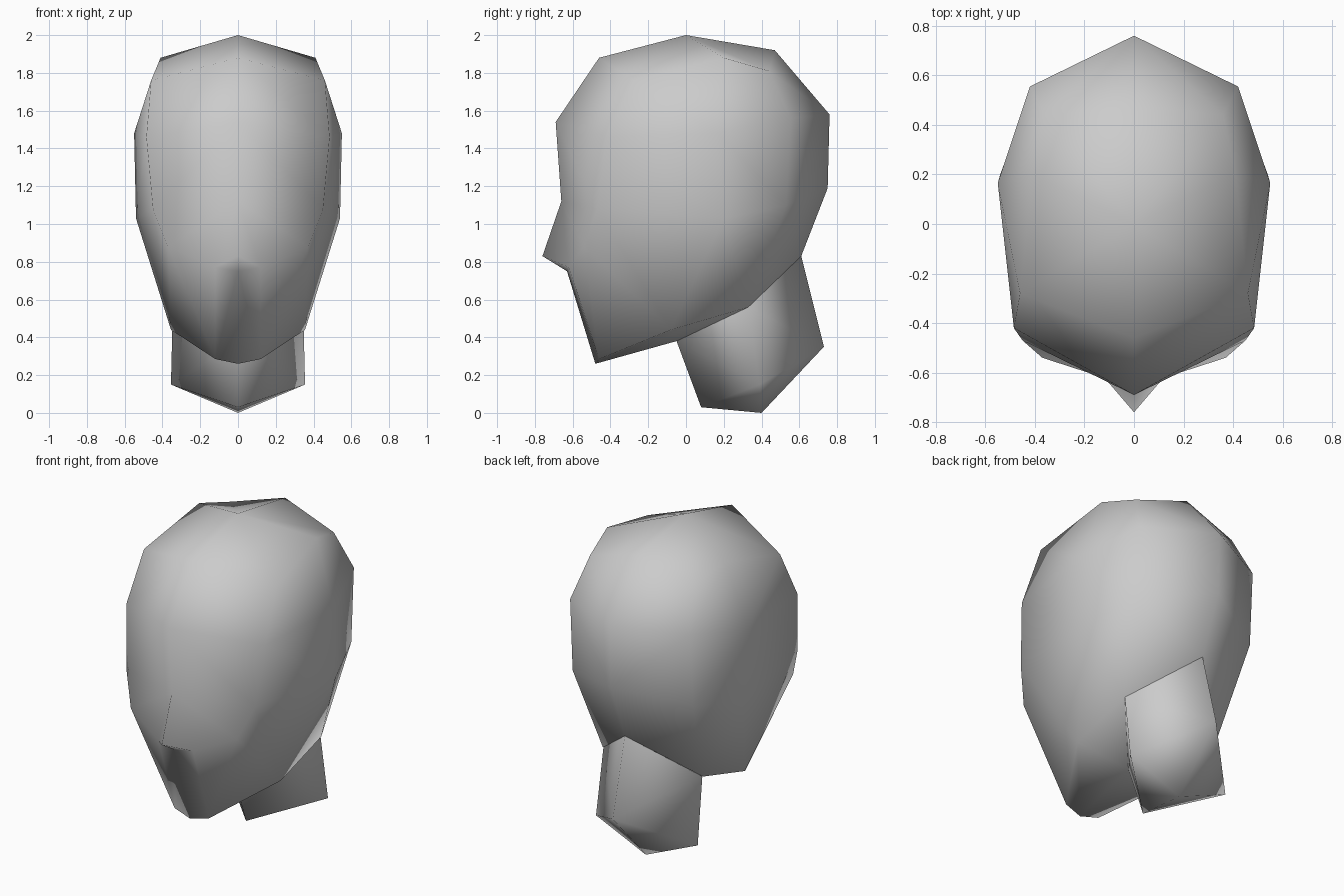
import bpy, bmesh

if "Cube" in bpy.data.objects:
    bpy.data.objects.remove(bpy.data.objects["Cube"])


def half_mesh(name, points, faces):
    """Build the +x half from named points, mirror it and shade it smooth."""
    bm = bmesh.new()
    v = {k: bm.verts.new(p) for k, p in points.items()}
    for f in faces:
        bm.faces.new([v[k] for k in f])
    bmesh.ops.recalc_face_normals(bm, faces=bm.faces)
    # open half shells: make sure normals point outwards
    c = sum((w.co for w in bm.verts), bm.verts[:][0].co * 0) / len(bm.verts)
    c.x = 0
    if sum((f.calc_center_median() - c).dot(f.normal) for f in bm.faces) < 0:
        bmesh.ops.reverse_faces(bm, faces=bm.faces)
    for f in bm.faces:
        f.smooth = True
    me = bpy.data.meshes.new(name)
    bm.to_mesh(me)
    bm.free()
    ob = bpy.data.objects.new(name, me)
    bpy.context.collection.objects.link(ob)
    mod = ob.modifiers.new("mirror", 'MIRROR')
    mod.use_clip = True
    return ob


# Skull rings, each from front centre round the side to back centre
rings = [
    [(0, -.46, 1.88), (.46, -.28, 1.76), (.41, .20, 1.88), (.36, .44, 1.81), (0, .47, 1.92)],
    [(0, -.69, 1.54), (.485, -.42, 1.46), (.55, .165, 1.48), (.42, .555, 1.56), (0, .76, 1.58)],
    [(0, -.66, 1.12), (.45, -.47, 1.08), (.54, .20, 1.03), (.42, .53, 1.10), (0, .75, 1.19)],
    [(0, -.48, .26), (.12, -.46, .285), (.355, -.08, .44), (.35, .33, .56), (0, .61, .83)],
]
pts = {(r, i): p for r, ring in enumerate(rings) for i, p in enumerate(ring)}
# Crown, nose, cheek and underside of the jaw
pts.update(top=(0, 0, 2.0), tip=(0, -.76, .83), base=(0, -.63, .75),
           wing=(.12, -.62, .77), cheek=(.37, -.54, .88), under=(0, -.05, .38))

faces = [((r, i), (r, i + 1), (r + 1, i + 1), (r + 1, i))
         for r in range(3) for i in range(4) if r < 2 or i > 1]
faces += [
    # crown
    ("top", (0, 0), (0, 1), (0, 2)), ("top", (0, 2), (0, 3), (0, 4)),
    # face
    ((2, 0), (2, 1), "cheek", "wing"), ((2, 0), "wing", "tip"), ("tip", "wing", "base"),
    ("base", "wing", (3, 1), (3, 0)), ("wing", "cheek", (3, 1)),
    ("cheek", (3, 2), (3, 1)), ((2, 1), (2, 2), (3, 2), "cheek"),
    # jaw underside
    ((3, 0), (3, 1), (3, 2), "under"), ("under", (3, 2), (3, 3)), ("under", (3, 3), (3, 4)),
]
half_mesh("head", pts, faces)

# Neck stub
half_mesh("neck",
          dict(a0=(0, -.05, .38), a1=(.345, .33, .56), a2=(0, .61, .83),
               b0=(0, .08, .03), b1=(.355, .39, .15), b2=(0, .73, .35), low=(0, .40, 0)),
          [("a0", "a1", "b1", "b0"), ("a1", "a2", "b2", "b1"),
           ("b0", "b1", "low"), ("b1", "b2", "low")])
